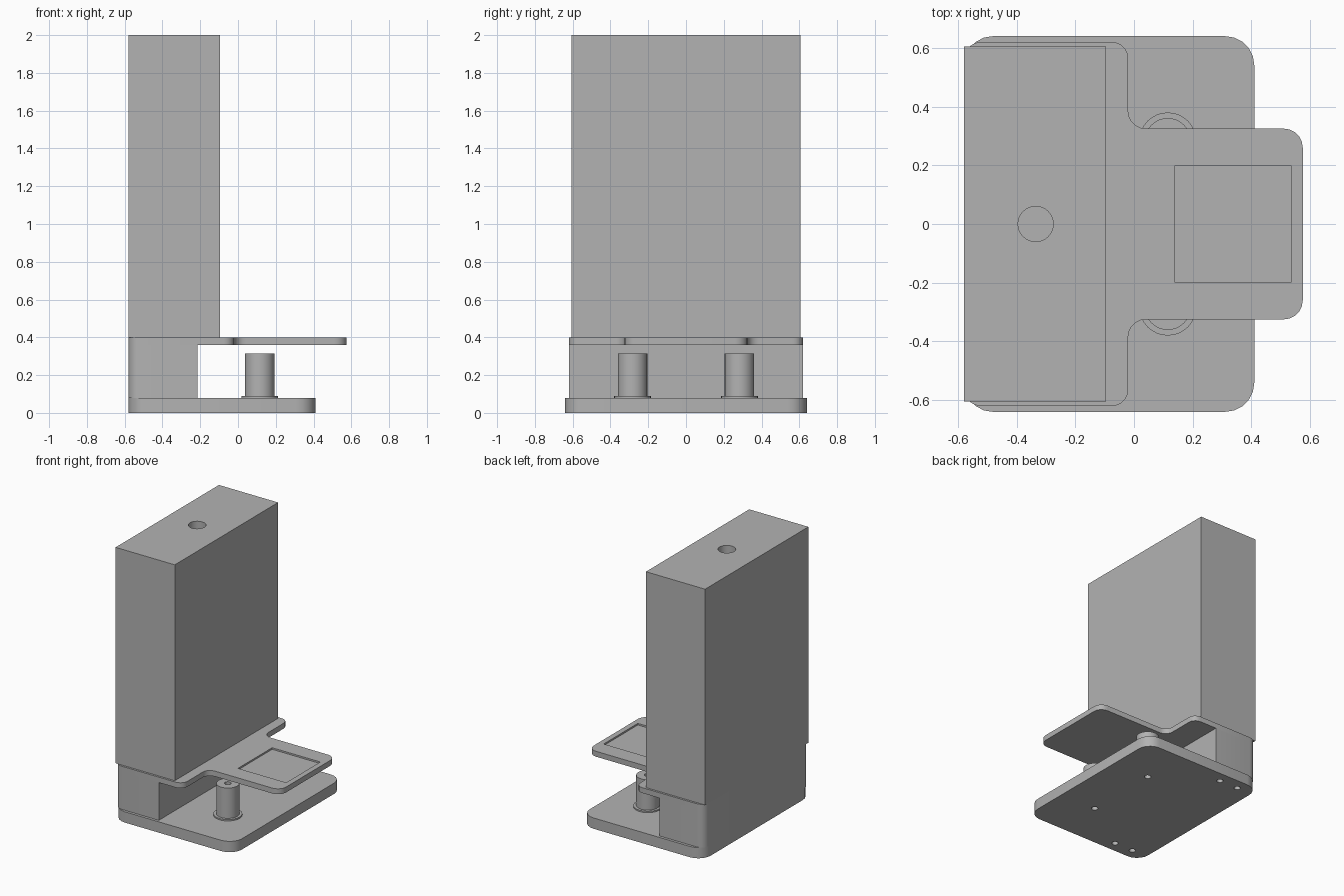
import bpy, bmesh, math
from mathutils import Vector

cube = bpy.data.objects.get("Cube")
if cube:
    bpy.data.objects.remove(cube, do_unlink=True)

grey = bpy.data.materials.new("plain grey")
grey.use_nodes = True
COLOUR = (0.45, 0.45, 0.45, 1)
grey.diffuse_color = COLOUR
grey.node_tree.nodes["Principled BSDF"].inputs["Base Color"].default_value = COLOUR


def fillet(corners, segments=5):
    """Outline from (x, y, radius) corners, each rounded by an arc."""
    points = []
    for i, (x, y, r) in enumerate(corners):
        p = Vector((x, y))
        if r == 0:
            points.append(p)
            continue
        a = (Vector(corners[i - 1][:2]) - p).normalized()
        b = (Vector(corners[(i + 1) % len(corners)][:2]) - p).normalized()
        centre = p + (a + b) * r      # all corners are square
        for k in range(segments + 1):
            t = k / segments * math.pi / 2
            points.append(centre - b * r * math.cos(t) - a * r * math.sin(t))
    return points


def mirrored(half):
    """Close a +y half outline with its -y reflection."""
    return half + [(x, -y, r) for x, y, r in reversed(half)]


def circle(x, y, r, sides=32):
    return [Vector((x + r * math.cos(math.tau * k / sides),
                    y + r * math.sin(math.tau * k / sides))) for k in range(sides)]


def extrude(name, outline, z0, z1):
    bm = bmesh.new()
    face = bm.faces.new([bm.verts.new((p.x, p.y, z0)) for p in outline])
    top = bmesh.ops.extrude_face_region(bm, geom=[face])["geom"]
    bmesh.ops.translate(bm, vec=(0, 0, z1 - z0),
                        verts=[v for v in top if isinstance(v, bmesh.types.BMVert)])
    bmesh.ops.recalc_face_normals(bm, faces=bm.faces)
    mesh = bpy.data.meshes.new(name)
    bm.to_mesh(mesh)
    bm.free()
    mesh.materials.append(grey)
    obj = bpy.data.objects.new(name, mesh)
    bpy.context.collection.objects.link(obj)
    return obj


def activate(obj):
    bpy.ops.object.select_all(action="DESELECT")
    obj.select_set(True)
    bpy.context.view_layer.objects.active = obj


def cut(obj, outline, z0, z1):
    cutter = extrude("cutter", outline, z0, z1)
    cutter.hide_render = True
    activate(obj)
    mod = obj.modifiers.new("cut", "BOOLEAN")
    mod.operation = "DIFFERENCE"
    mod.solver = "EXACT"
    mod.object = cutter
    bpy.ops.object.modifier_apply(modifier=mod.name)
    bpy.data.objects.remove(cutter, do_unlink=True)


BACK = -0.58
PILLAR_X, PILLAR_Y = 0.115, 0.283

# Base slab and the spacer block on it
base = extrude("base", fillet(mirrored([(BACK, 0.64, 0.1), (0.41, 0.64, 0.1)])), 0, 0.08)
block = extrude("spacer_block",
                fillet(mirrored([(BACK, 0.62, 0.06), (-0.215, 0.62, 0)])), 0.08, 0.36)

# T-shaped shelf with a shallow square recess
shelf = extrude("shelf", fillet(mirrored([
    (BACK, 0.62, 0.06), (-0.02, 0.62, 0.055),
    (-0.02, 0.325, 0.06), (0.575, 0.325, 0.065)])), 0.36, 0.4)
cut(shelf, fillet(mirrored([(0.14, 0.2, 0), (0.535, 0.2, 0)])), 0.388, 0.45)

# Tall box with a round hole in its top
box = extrude("tall_box", fillet(mirrored([(BACK, 0.605, 0), (-0.095, 0.605, 0)])), 0.4, 2)
cut(box, circle(-0.335, 0, 0.06), 1.8, 2.1)

# Bored pillars on flanges, and the screw holes beneath
parts = [base, block, shelf, box]
for side, s in (("left", 1), ("right", -1)):
    bore = circle(PILLAR_X, s * PILLAR_Y, 0.023, 20)
    flange = extrude(side + "_flange", circle(PILLAR_X, s * PILLAR_Y, 0.097), 0.08, 0.09)
    pillar = extrude(side + "_pillar", circle(PILLAR_X, s * PILLAR_Y, 0.078), 0.09, 0.315)
    for obj in (base, flange, pillar):
        cut(obj, bore, -0.1, 0.5)
    for x in (-0.30, -0.455):
        screw = circle(x, s * 0.56, 0.022, 20)
        cut(base, screw, -0.1, 0.2)
        cut(block, screw, 0.0, 0.25)
    parts += [flange, pillar]

for obj in parts:
    activate(obj)
    bpy.ops.object.shade_smooth_by_angle(angle=math.radians(30))
